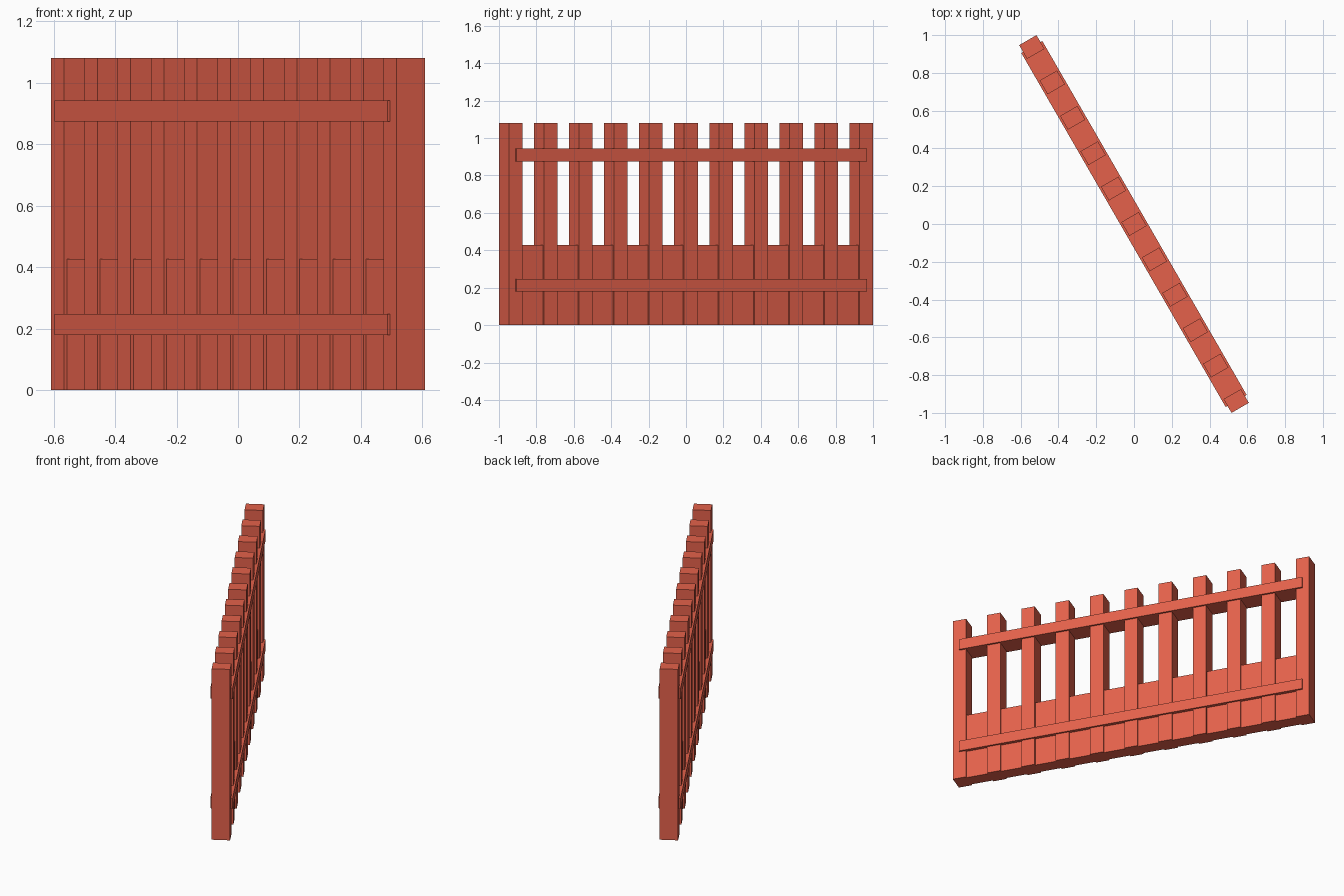
import bpy
from math import radians
from mathutils import Matrix

if "Cube" in bpy.data.objects:
    bpy.data.objects.remove(bpy.data.objects["Cube"])

LENGTH, THICK, HEIGHT = 2.248, 0.106, 1.081
PICKET_W, COUNT = 0.084, 11
STEP = (LENGTH - PICKET_W) / (COUNT - 1)
START = -(LENGTH - PICKET_W) / 2
TURN = Matrix.Rotation(radians(-60), 4, 'Z')

red = bpy.data.materials.new("red_paint")
red.diffuse_color = (0.78, 0.12, 0.07, 1)
red.use_nodes = True
red.node_tree.nodes["Principled BSDF"].inputs["Base Color"].default_value = red.diffuse_color


def board(name, along, width, depth, z0, z1):
    """Upright box placed along the turned fence line."""
    bpy.ops.mesh.primitive_cube_add(size=1)
    ob = bpy.context.object
    ob.name = name
    ob.data.transform(Matrix.Diagonal((width, depth, z1 - z0, 1)))
    ob.matrix_world = TURN @ Matrix.Translation((along, 0, (z0 + z1) / 2))
    ob.data.materials.append(red)


# Tall pickets
for i in range(COUNT):
    board(f"tall_picket_{i + 1}", START + i * STEP, PICKET_W, THICK, 0, HEIGHT)

# Short, slightly thinner boards filling the gaps
for i in range(COUNT - 1):
    board(f"short_board_{i + 1}", START + (i + 0.5) * STEP,
          STEP - PICKET_W, 0.085, 0, 0.427)

# Rails running through the pickets, proud on both sides
board("lower_rail", 0, -2 * START, 0.128, 0.179, 0.247)
board("upper_rail", 0, -2 * START, 0.128, 0.874, 0.943)
